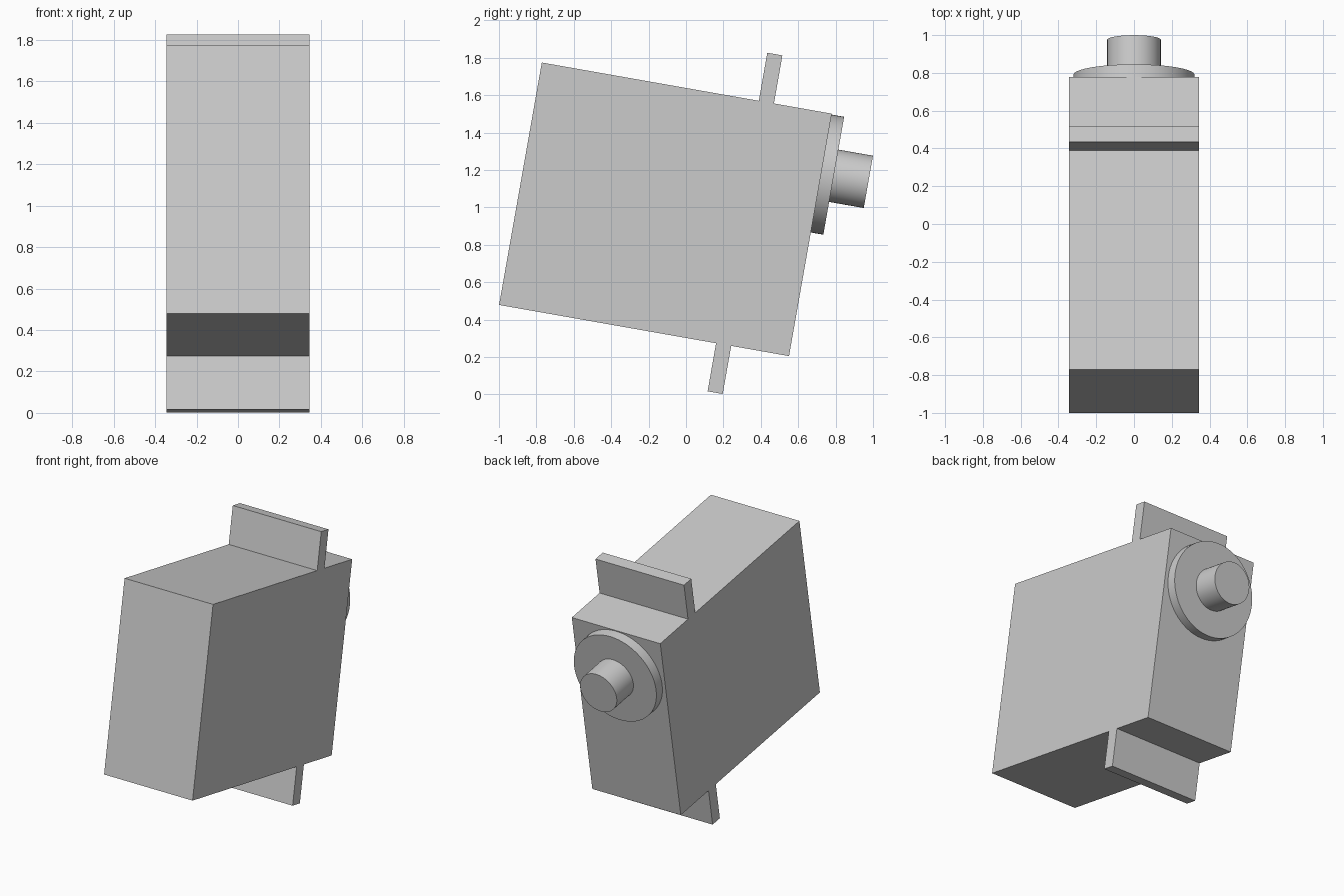
import bpy
from math import radians
from mathutils import Matrix

cube = bpy.data.objects.get("Cube")
if cube:
    bpy.data.objects.remove(cube, do_unlink=True)

# Single grey plastic
grey = bpy.data.materials.new("grey_plastic")
grey.use_nodes = True
colour = (0.6, 0.6, 0.6, 1)
grey.diffuse_color = colour
grey.node_tree.nodes["Principled BSDF"].inputs["Base Color"].default_value = colour

# The whole motor leans about the x axis
LEAN = Matrix.Translation((0, -0.11, 0.99)) @ Matrix.Rotation(radians(-10), 4, "X")
HALF_LENGTH, HALF_HEIGHT, WIDTH = 0.787, 0.658, 0.69
AXIS_Z = 0.333


def finish(name, local):
    obj = bpy.context.object
    obj.name = name
    obj.data.name = name
    obj.data.transform(LEAN @ local)
    obj.data.materials.append(grey)
    return obj


def box(name, y0, y1, z0, z1):
    bpy.ops.mesh.primitive_cube_add(size=1)
    place = Matrix.Translation((0, (y0 + y1) / 2, (z0 + z1) / 2))
    return finish(name, place @ Matrix.Diagonal((WIDTH, y1 - y0, z1 - z0, 1)))


def disc(name, radius, y0, y1):
    bpy.ops.mesh.primitive_cylinder_add(vertices=64, radius=radius, depth=y1 - y0)
    place = Matrix.Translation((0, (y0 + y1) / 2, AXIS_Z))
    obj = finish(name, place @ Matrix.Rotation(radians(90), 4, "X"))
    bpy.ops.object.shade_smooth_by_angle(angle=radians(30))
    return obj


# Motor case
box("case", -HALF_LENGTH, HALF_LENGTH, -HALF_HEIGHT, HALF_HEIGHT)

# Mounting tabs above and below the case
TAB_REACH = 0.919
box("upper_mounting_tab", 0.391, 0.473, HALF_HEIGHT, TAB_REACH)
box("lower_mounting_tab", 0.391, 0.473, -TAB_REACH, -HALF_HEIGHT)

# Output collar and shaft on the back
disc("output_collar", 0.32, HALF_LENGTH, 0.855)
disc("output_shaft", 0.142, 0.855, 1.043)
